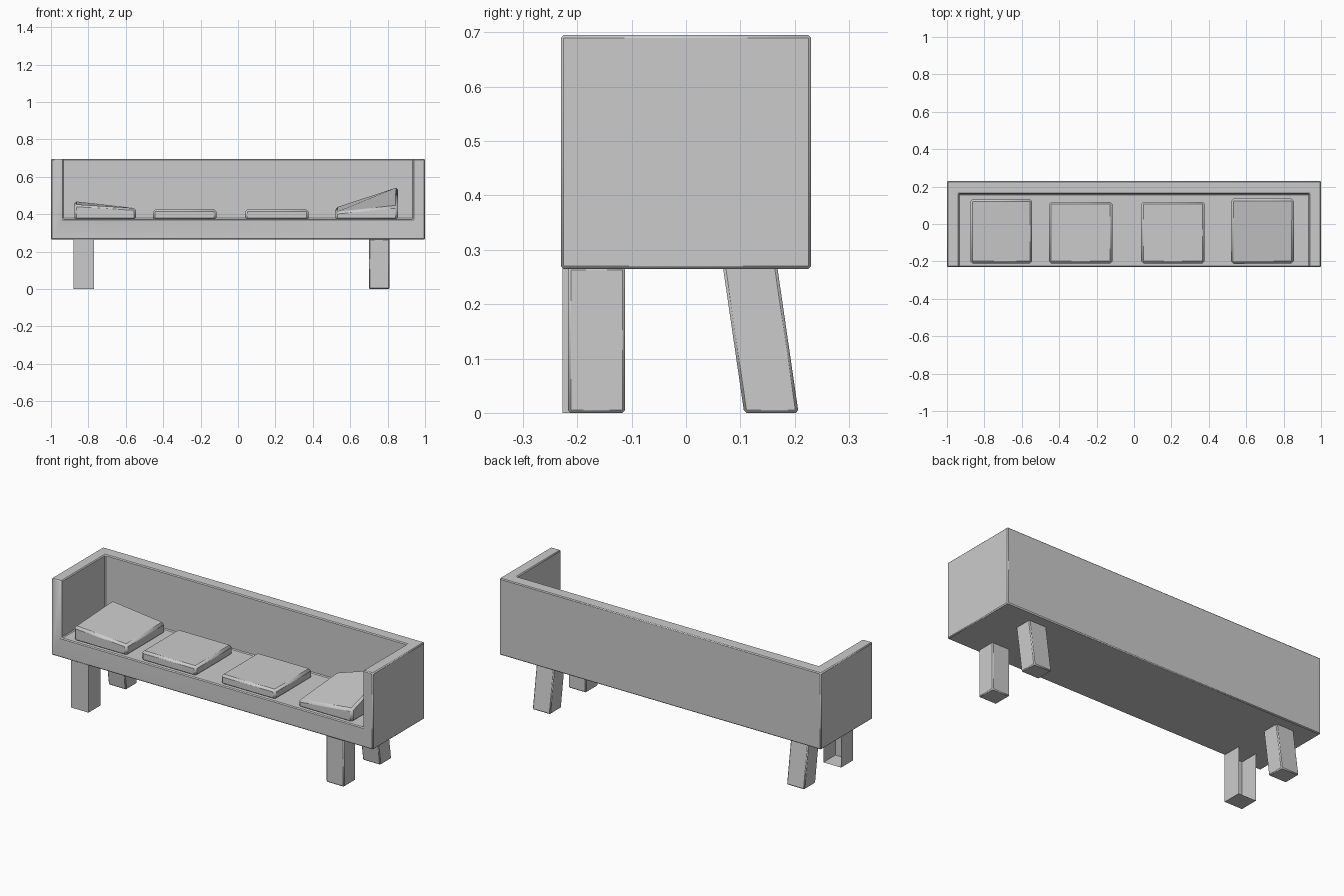
import bpy, bmesh
from mathutils import Vector

cube = bpy.data.objects.get("Cube")
if cube:
    bpy.data.objects.remove(cube)

# Single grey finish
grey = bpy.data.materials.new("grey")
grey.use_nodes = True
COLOR = (0.6, 0.6, 0.6, 1)
grey.diffuse_color = COLOR
grey.node_tree.nodes["Principled BSDF"].inputs["Base Color"].default_value = COLOR


def box(name, x, y, z, move=None, bevel=0.0, open_back=False):
    """Box from min/max pairs; move shifts each corner, open_back drops the +y side."""
    bm = bmesh.new()
    bmesh.ops.create_cube(bm, size=1)
    for v in bm.verts:
        i, j, k = (int(c > 0) for c in v.co)
        v.co = Vector((x[i], y[j], z[k]))
        if move:
            v.co += Vector(move(i, j, k))
    if open_back:
        bm.normal_update()
        drop = [f for f in bm.faces if f.normal.y > 0.9 or f.normal.z > 0.9]
        bmesh.ops.delete(bm, geom=drop, context='FACES')
    mesh = bpy.data.meshes.new(name)
    bm.to_mesh(mesh)
    bm.free()
    mesh.materials.append(grey)
    ob = bpy.data.objects.new(name, mesh)
    bpy.context.collection.objects.link(ob)
    if bevel:
        mod = ob.modifiers.new("soft_edges", 'BEVEL')
        mod.width = bevel
        mod.segments = 1
    return ob


def smooth(ob):
    bpy.ops.object.select_all(action='DESELECT')
    ob.select_set(True)
    bpy.context.view_layer.objects.active = ob
    bpy.ops.object.shade_smooth_by_angle(angle=1.0)


# Sofa body: block with the sitting space cut from the front and top
body = box("sofa_body", (-1, 1), (-0.23, 0.23), (0.265, 0.695))
cutter = box("seat_cutter", (-0.937, 0.937), (-0.5, 0.16), (0.375, 1))
cutter.hide_render = True
cutter.hide_viewport = True
cut = body.modifiers.new("seat_space", 'BOOLEAN')
cut.operation = 'DIFFERENCE'
cut.solver = 'EXACT'
cut.object = cutter
soft = body.modifiers.new("soft_edges", 'BEVEL')
soft.width = 0.005
soft.segments = 1
smooth(body)

# Legs: straight in front (one is an open shell), raked behind
for side, x in (("right", (-0.88, -0.77)), ("left", (0.70, 0.81))):
    hollow = side == "right"
    y = (-0.227, -0.12) if hollow else (-0.217, -0.112)
    front = box("front_leg_" + side, x, y, (0, 0.268),
                bevel=0 if hollow else 0.005, open_back=hollow)
    back = box("back_leg_" + side, x, (0.107, 0.207), (0, 0.275),
               move=lambda i, j, k: (0, -0.04 * k, 0), bevel=0.005)
    smooth(front)
    smooth(back)

# Cushions: left x, right x, back y, top heights (front-left, front-right, back-left, back-right)
cushions = (
    (-0.875, -0.545, 0.132, (0.452, 0.432, 0.47, 0.432)),
    (-0.455, -0.115, 0.118, (0.425,) * 4),
    (0.038, 0.378, 0.118, (0.425,) * 4),
    (0.52, 0.855, 0.135, (0.412, 0.445, 0.435, 0.548)),
)
for n, (x0, x1, back_y, tops) in enumerate(cushions, 1):
    pillow = box(f"cushion_{n}", (x0, x1), (-0.21, back_y), (0.368, 0),
                 move=lambda i, j, k: (0, 0, tops[i + 2 * j] * k), bevel=0.012)
    smooth(pillow)
